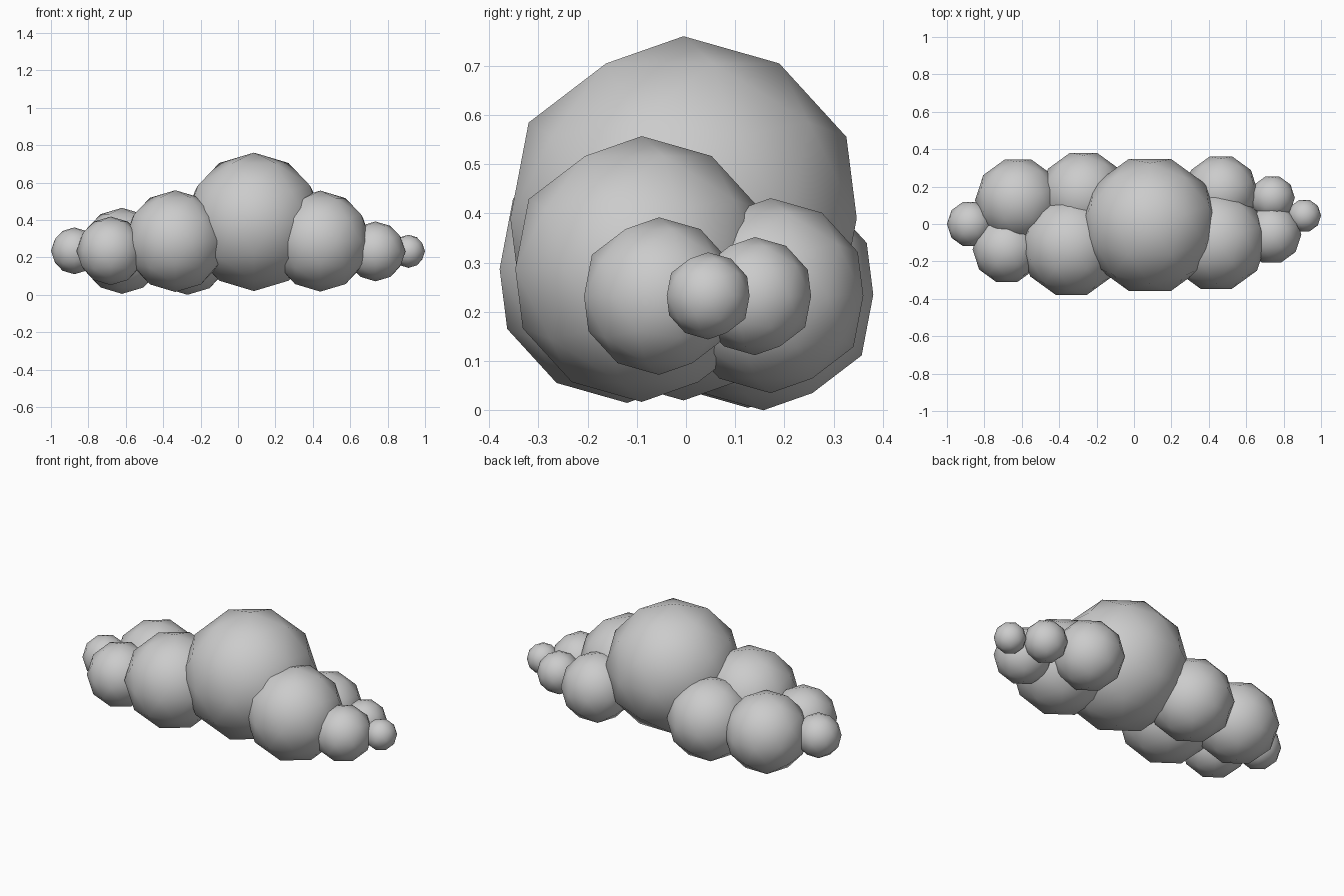
import bpy
import math

if "Cube" in bpy.data.objects:
    bpy.data.objects.remove(bpy.data.objects["Cube"])

# One flat grey for the whole cloud
grey = bpy.data.materials.new("cloud grey")
grey.diffuse_color = (0.6, 0.6, 0.6, 1)
grey.use_nodes = True
grey.node_tree.nodes["Principled BSDF"].inputs["Base Color"].default_value = grey.diffuse_color

# Puffs: name, x, y, z, radius
puffs = [
    ("main_puff", 0.085, -0.005, 0.39, 0.37),
    ("front_left_puff", -0.335, -0.12, 0.287, 0.272),
    ("back_left_puff", -0.27, 0.157, 0.235, 0.235),
    ("outer_front_left_puff", -0.68, -0.136, 0.235, 0.183),
    ("outer_back_left_puff", -0.62, 0.126, 0.235, 0.23),
    ("left_tip_puff", -0.875, 0.0, 0.235, 0.125),
    ("front_right_puff", 0.44, -0.09, 0.287, 0.27),
    ("back_right_puff", 0.465, 0.172, 0.233, 0.198),
    ("outer_front_right_puff", 0.735, -0.055, 0.232, 0.16),
    ("outer_back_right_puff", 0.74, 0.14, 0.232, 0.12),
    ("right_tip_puff", 0.9115, 0.045, 0.2325, 0.0885),
]

# Every puff is a smooth low-poly icosphere turned a quarter about z
for name, x, y, z, r in puffs:
    bpy.ops.mesh.primitive_ico_sphere_add(
        subdivisions=2, radius=r, location=(x, y, z),
        rotation=(0, 0, math.pi / 2))
    puff = bpy.context.object
    puff.name = name
    bpy.ops.object.shade_smooth()
    puff.data.materials.append(grey)
